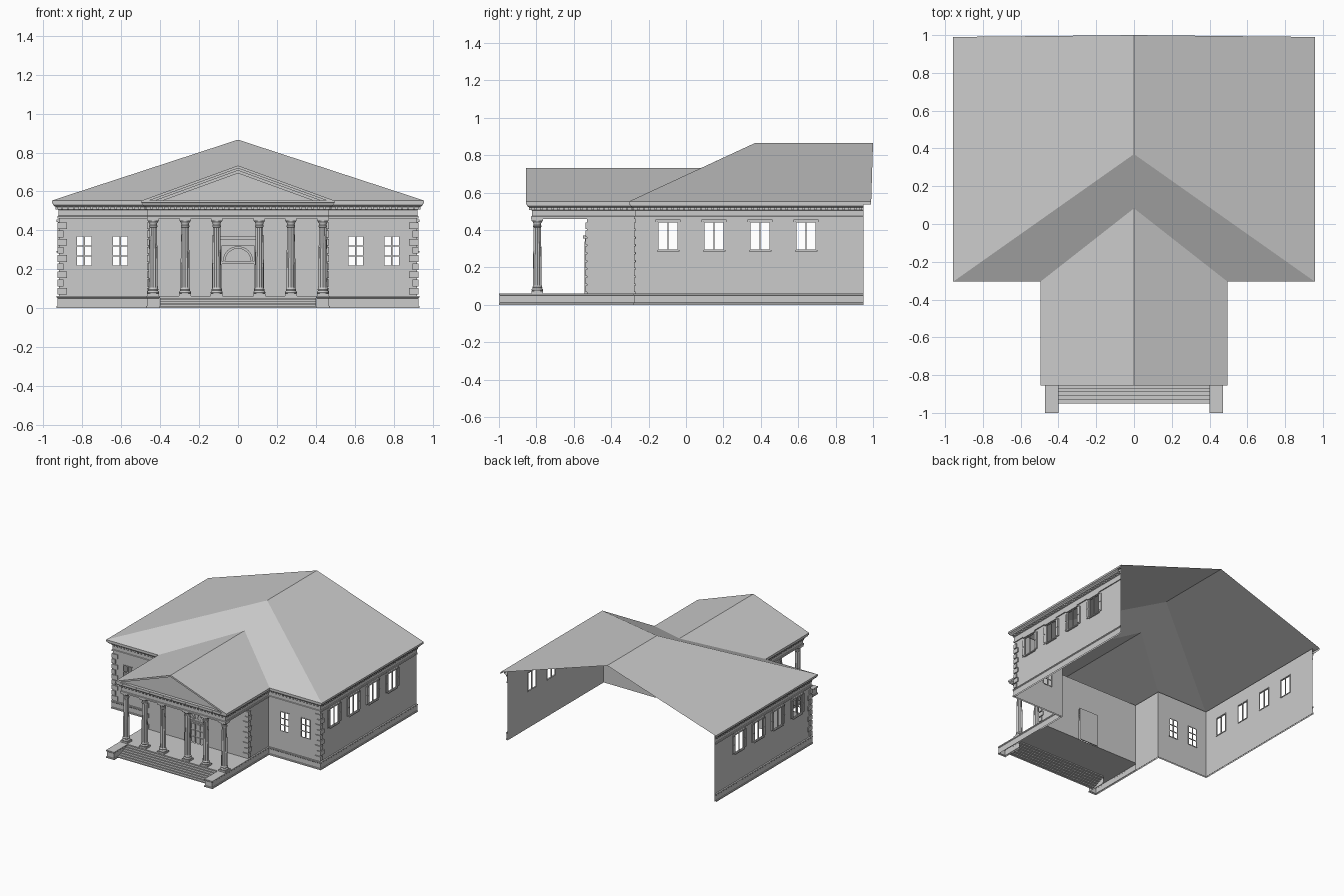
import bpy, bmesh, math
from mathutils import Vector

if "Cube" in bpy.data.objects:
    bpy.data.objects.remove(bpy.data.objects["Cube"])


def make(name, bm, mirror=True):
    me = bpy.data.meshes.new(name)
    bm.to_mesh(me)
    bm.free()
    ob = bpy.data.objects.new(name, me)
    bpy.context.collection.objects.link(ob)
    if mirror:
        ob.modifiers.new("mirror", 'MIRROR').use_axis[0] = True
    return ob


def face(bm, pts):
    return bm.faces.new([bm.verts.new(p) for p in pts])


def box(bm, x0, x1, y0, y1, z0, z1):
    vs = bmesh.ops.create_cube(bm, size=1)["verts"]
    for v in vs:
        v.co = ((x0 + x1) / 2 + v.co.x * (x1 - x0), (y0 + y1) / 2 + v.co.y * (y1 - y0),
                (z0 + z1) / 2 + v.co.z * (z1 - z0))


def prism(bm, pts, y0, y1):
    """Polygon in x, z drawn out along y."""
    f = face(bm, [(x, y0, z) for x, z in pts])
    b = face(bm, [(x, y1, z) for x, z in reversed(pts)])
    a, c = list(f.verts), list(reversed(b.verts))
    fs = [f, b]
    for i in range(len(a)):
        j = (i + 1) % len(a)
        fs.append(bm.faces.new((a[j], a[i], c[i], c[j])))
    bmesh.ops.recalc_face_normals(bm, faces=fs)


def sweep(bm, path, profile):
    """Mitred moulding along a plan path; profile is (outward offset, z)."""
    path = [Vector(p) for p in path]
    ns = []
    for a, b in zip(path, path[1:]):
        d = (b - a).normalized()
        ns.append(Vector((d.y, -d.x)))
    rows = []
    for i, p in enumerate(path):
        n1, n2 = ns[max(i - 1, 0)], ns[min(i, len(ns) - 1)]
        m = (n1 + n2) / (1 + n1.dot(n2))
        rows.append([bm.verts.new((*(p + m * o), z)) for o, z in profile])
    for a, b in zip(rows, rows[1:]):
        for j in range(len(profile) - 1):
            bm.faces.new((a[j], b[j], b[j + 1], a[j + 1]))


def wall(bm, a, b, z0, z1, holes=()):
    """Wall sheet from a to b with holes (u0, u1, z0, z1), u measured from a."""
    a, b = Vector(a), Vector(b)
    d = (b - a).normalized()
    us = sorted({0, (b - a).length, *[u for h in holes for u in h[:2]]})
    zs = sorted({z0, z1, *[z for h in holes for z in h[2:]]})
    for u, v in zip(us, us[1:]):
        for s, t in zip(zs, zs[1:]):
            if any(h[0] < (u + v) / 2 < h[1] and h[2] < (s + t) / 2 < h[3] for h in holes):
                continue
            p, q = a + d * u, a + d * v
            face(bm, [(*p, s), (*q, s), (*q, t), (*p, t)])


X, PX, FY, BY, DY = 0.92, 0.46, -0.27, 0.95, -0.53   # wall lines
EAVE, FLOOR = 0.553, 0.062
FRONT_WIN, FZ = (0.605, 0.79), (0.217, 0.371)
SIDE_WIN, SZ = (-0.096, 0.15, 0.396, 0.642), (0.294, 0.444)

# walls with window and door openings
bm = bmesh.new()
wall(bm, (0, DY), (PX, DY), FLOOR, EAVE, [(0, 0.085, FLOOR, 0.325)])
wall(bm, (PX, DY), (PX, FY), 0, EAVE)
wall(bm, (PX, FY), (X, FY), 0, EAVE, [(c - PX - 0.04, c - PX + 0.04, *FZ) for c in FRONT_WIN])
wall(bm, (X, FY), (X, BY), 0, EAVE, [(c - FY - 0.053, c - FY + 0.053, *SZ) for c in SIDE_WIN])
make("walls", bm)

# stone base around walls, porch and stair cheeks
bm = bmesh.new()
sweep(bm, [(0.412, -0.83), (0.412, -0.988), (PX, -0.988), (PX, FY), (X, FY), (X, BY)],
      [(0.012, 0), (0.012, 0.01), (0.008, 0.012), (0.008, 0.05), (0.012, 0.054),
       (0.012, FLOOR), (0, FLOOR)])
face(bm, [(0.412, -0.988, FLOOR), (PX, -0.988, FLOOR), (PX, -0.83, FLOOR), (0.412, -0.83, FLOOR)])
make("base", bm)

# porch floor and steps
bm = bmesh.new()
face(bm, [(0, -0.83, FLOOR), (PX, -0.83, FLOOR), (PX, DY, FLOOR), (0, DY, FLOOR)])
n = 7
pts = [(-0.95, 0)]
for i in range(n):
    z = FLOOR * (i + 1) / n
    pts += [(-0.95 + 0.12 * i / (n - 1), z), (-0.95 + 0.12 * min(i + 1, n - 1) / (n - 1), z)]
for p, q in zip(pts, pts[1:-1]):
    face(bm, [(0, *p), (0.402, *p), (0.402, *q), (0, *q)])
make("porch_floor_and_steps", bm)

# entablature, dentils and porch ceiling
bm = bmesh.new()
path = [(0, -0.82), (PX, -0.82), (PX, FY), (X, FY), (X, BY)]
sweep(bm, path, [(0, 0.46), (0.008, 0.46), (0.008, 0.472), (0.004, 0.475), (0.004, 0.505),
                 (0.01, 0.508), (0.01, 0.52), (0.022, 0.523), (0.03, 0.53), (0.03, 0.54),
                 (0.035, 0.543), (0.035, EAVE), (0, EAVE)])
face(bm, [(0, DY, 0.46), (PX, DY, 0.46), (PX, -0.82, 0.46), (0, -0.82, 0.46)])
for a, b in zip(path, path[1:]):
    a, b = Vector(a), Vector(b)
    d = (b - a).normalized()
    k = int((b - a).length / 0.03)
    for i in range(k):
        c = a + d * (i + 0.5) * (b - a).length / k + Vector((d.y, -d.x)) * 0.013
        box(bm, c.x - 0.006, c.x + 0.006, c.y - 0.006, c.y + 0.006, 0.508, 0.522)
make("entablature", bm)

# roof: side slope, front hip, porch slope and eave edge
bm = bmesh.new()
P0, V1, E, B = (0.495, -0.855), (0.495, -0.305), (0.957, -0.305), (0.957, 0.99)
R, RB, VT = (0, 0.37, 0.866), (0, 1.0, 0.866), (0, 0.083, 0.733)
face(bm, [(*E, EAVE), (*B, EAVE), RB, R])
face(bm, [(*V1, EAVE), (*E, EAVE), R, VT])
face(bm, [(*P0, EAVE), (*V1, EAVE), VT, (0, -0.855, 0.733)])
sweep(bm, [P0, V1, E, B], [(0, 0.538), (0, EAVE)])
make("roof", bm)

# pediment: tympanum and stepped raking cornice
bm = bmesh.new()
face(bm, [(0, -0.83, EAVE), (0.48, -0.83, EAVE), (0, -0.83, 0.728)])
for a, b, y in ((0, 0.014, -0.855), (0.014, 0.026, -0.846), (0.026, 0.04, -0.838)):
    xa, xb = (0.495 * (1 - t / 0.18) for t in (a, b))
    prism(bm, [(0, 0.733 - a), (0, 0.733 - b), (xb, EAVE), (xa, EAVE)], y, -0.829)
make("pediment", bm)

# fluted columns
SEG = 24
prof = [(0.029, 0.074), (0.031, 0.08), (0.029, 0.086), (0.025, 0.09), (0.027, 0.096), (0.024, 0.1),
        (0.0235, 0.105), (0.023, 0.22), (0.019, 0.415), (0.022, 0.418), (0.022, 0.424),
        (0.019, 0.427), (0.021, 0.437), (0.028, 0.449)]
bm = bmesh.new()
rings = []
for i, (r, z) in enumerate(prof):
    rings.append([])
    for s in range(SEG):
        k = r * (0.9 if s % 2 and 6 <= i <= 8 else 1)
        t = 2 * math.pi * s / SEG
        rings[-1].append(bm.verts.new((k * math.cos(t), k * math.sin(t), z)))
for a, b in zip(rings, rings[1:]):
    for s in range(SEG):
        t = (s + 1) % SEG
        bm.faces.new((a[s], a[t], b[t], b[s]))
box(bm, -0.031, 0.031, -0.031, 0.031, FLOOR, 0.075)
box(bm, -0.03, 0.03, -0.03, 0.03, 0.449, 0.46)
first = make("column", bm, False)
for i, x in enumerate((-0.436, -0.272, -0.11, 0.11, 0.272, 0.436)):
    ob = first if i == 0 else first.copy()
    if i:
        bpy.context.collection.objects.link(ob)
    ob.location = (x, -0.795, 0)

# corner quoins
bm = bmesh.new()
for cx, cy in ((X, FY), (PX, DY)):
    for i in range(9):
        z = 0.07 + i * 0.042
        l, m = (0.042, 0.024) if i % 2 == 0 else (0.024, 0.042)
        box(bm, cx - l, cx + 0.008, cy - 0.008, cy, z, z + 0.034)
        box(bm, cx, cx + 0.008, cy, cy + m, z, z + 0.034)
make("quoins", bm)

# front windows: two by three panes
bm = bmesh.new()
for c in FRONT_WIN:
    for x in (-0.04, 0, 0.04):
        box(bm, c + x - 0.003, c + x + 0.003, FY - 0.004, FY + 0.004, *FZ)
    for i in range(4):
        z = FZ[0] + (FZ[1] - FZ[0]) * i / 3
        box(bm, c - 0.04, c + 0.04, FY - 0.003, FY + 0.003, z - 0.0025, z + 0.0025)
make("front_windows", bm)

# side windows with shutters, lintel and sill
bm = bmesh.new()
for c in SIDE_WIN:
    for y in (-0.053, 0, 0.053):
        box(bm, X - 0.004, X + 0.004, c + y - 0.003, c + y + 0.003, *SZ)
    for z in SZ:
        box(bm, X - 0.004, X + 0.006, c - 0.055, c + 0.055, z - 0.003, z + 0.003)
    box(bm, X, X + 0.014, c - 0.066, c + 0.066, 0.444, 0.456)
    box(bm, X, X + 0.012, c - 0.06, c + 0.06, 0.286, 0.294)
    for s in (-1, 1):
        m = c + s * 0.07
        box(bm, X, X + 0.006, m - 0.014, m + 0.014, 0.296, 0.442)
        for z in (0.303, 0.373):
            box(bm, X + 0.006, X + 0.009, m - 0.009, m + 0.009, z, z + 0.062)
make("side_windows", bm)

# double door with panels, arched fanlight and surround
bm = bmesh.new()
box(bm, 0, 0.085, DY + 0.004, DY + 0.012, FLOOR, 0.325)
for i in range(2):
    for j in range(3):
        x, z = 0.007 + i * 0.037, 0.07 + j * 0.052
        box(bm, x, x + 0.029, DY - 0.003, DY + 0.004, z, z + 0.042)
box(bm, 0, 0.085, DY - 0.006, DY + 0.004, 0.228, 0.24)
arc = [math.pi / 2 * i / 8 for i in range(9)]
for a, b in zip(arc, arc[1:]):
    prism(bm, [(r * math.cos(t), 0.24 + r * math.sin(t))
               for r, t in ((0.066, a), (0.078, a), (0.078, b), (0.066, b))], DY - 0.008, DY + 0.004)
for t in (0.4, 0.8, 1.2):
    prism(bm, [(r * math.cos(t + e), 0.24 + r * math.sin(t + e))
               for r, e in ((0.02, -0.06), (0.067, -0.02), (0.067, 0.02), (0.02, 0.06))], DY, DY + 0.004)
box(bm, 0.083, 0.1, DY - 0.012, DY, FLOOR, 0.325)
for x, y, z0, z1 in ((0.1, 0.012, 0.322, 0.338), (0.094, 0.009, 0.338, 0.354), (0.108, 0.022, 0.354, 0.37)):
    box(bm, 0, x, DY - y, DY, z0, z1)
make("entrance_door", bm)
